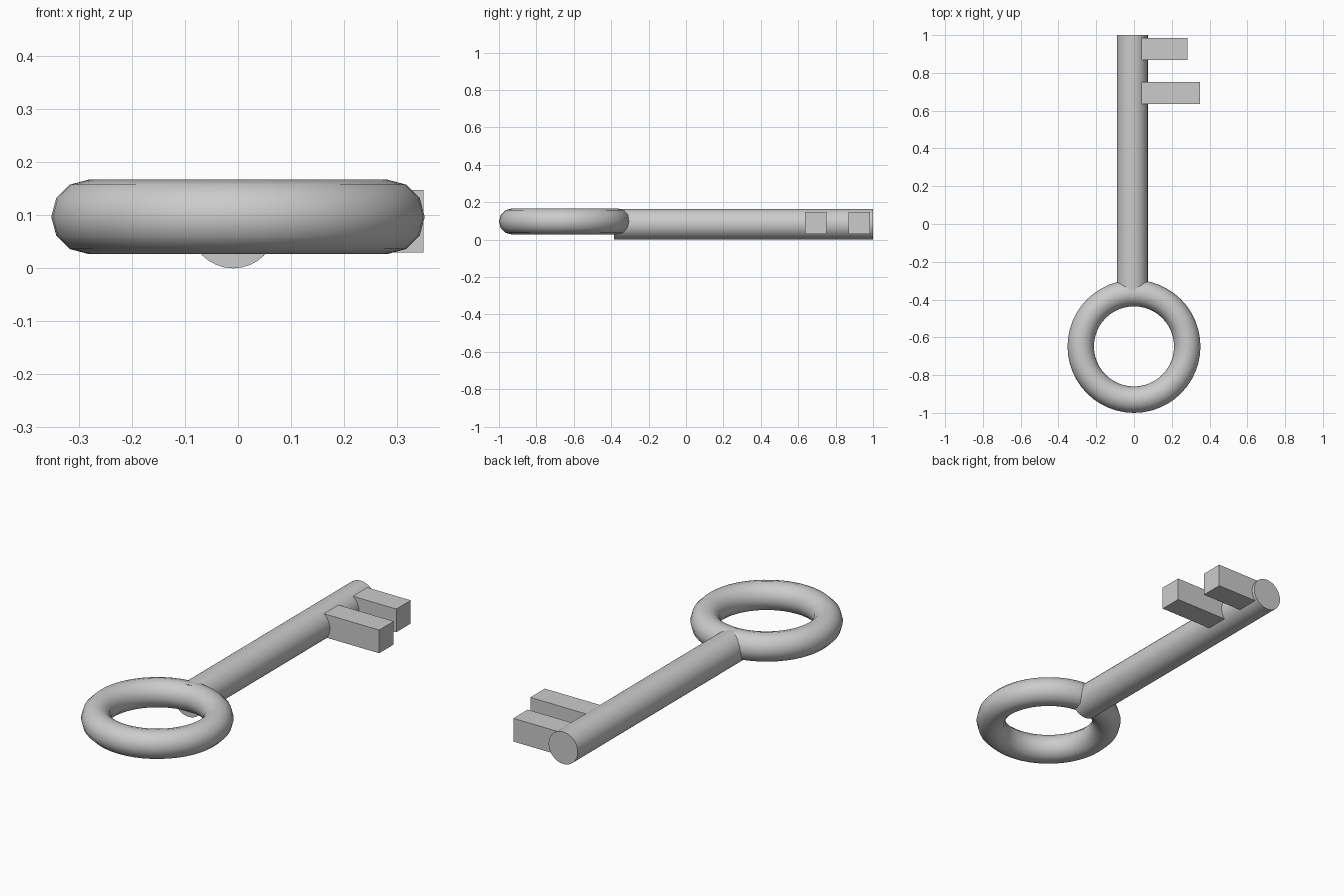
import bpy
from math import radians

if "Cube" in bpy.data.objects:
    bpy.data.objects.remove(bpy.data.objects["Cube"])


def finish(name, smooth=False):
    ob = bpy.context.object
    ob.name = name
    bpy.ops.object.transform_apply(location=False, rotation=True, scale=True)
    if smooth:
        bpy.ops.object.shade_smooth_by_angle(angle=radians(40))
    return ob


def tooth(name, x, y, z):
    # box from (min, max) ranges on each axis
    bpy.ops.mesh.primitive_cube_add(size=1, location=[sum(r) / 2 for r in (x, y, z)])
    bpy.context.object.scale = [r[1] - r[0] for r in (x, y, z)]
    finish(name)


# Ring handle
bpy.ops.mesh.primitive_torus_add(
    location=(0, -0.648, 0.097), major_radius=0.282, minor_radius=0.07,
    major_segments=48, minor_segments=12)
finish("ring_handle", smooth=True)

# Round shaft, slightly left of centre
y0, y1 = -0.385, 1.0
bpy.ops.mesh.primitive_cylinder_add(
    vertices=32, radius=0.082, depth=y1 - y0, end_fill_type='TRIFAN',
    location=(-0.009, (y0 + y1) / 2, 0.082), rotation=(radians(90), 0, 0))
finish("shaft", smooth=True)

# Two teeth
tooth("long_tooth", (0.032, 0.35), (0.635, 0.752), (0.03, 0.148))
tooth("short_tooth", (0.032, 0.283), (0.868, 0.984), (0.03, 0.148))
